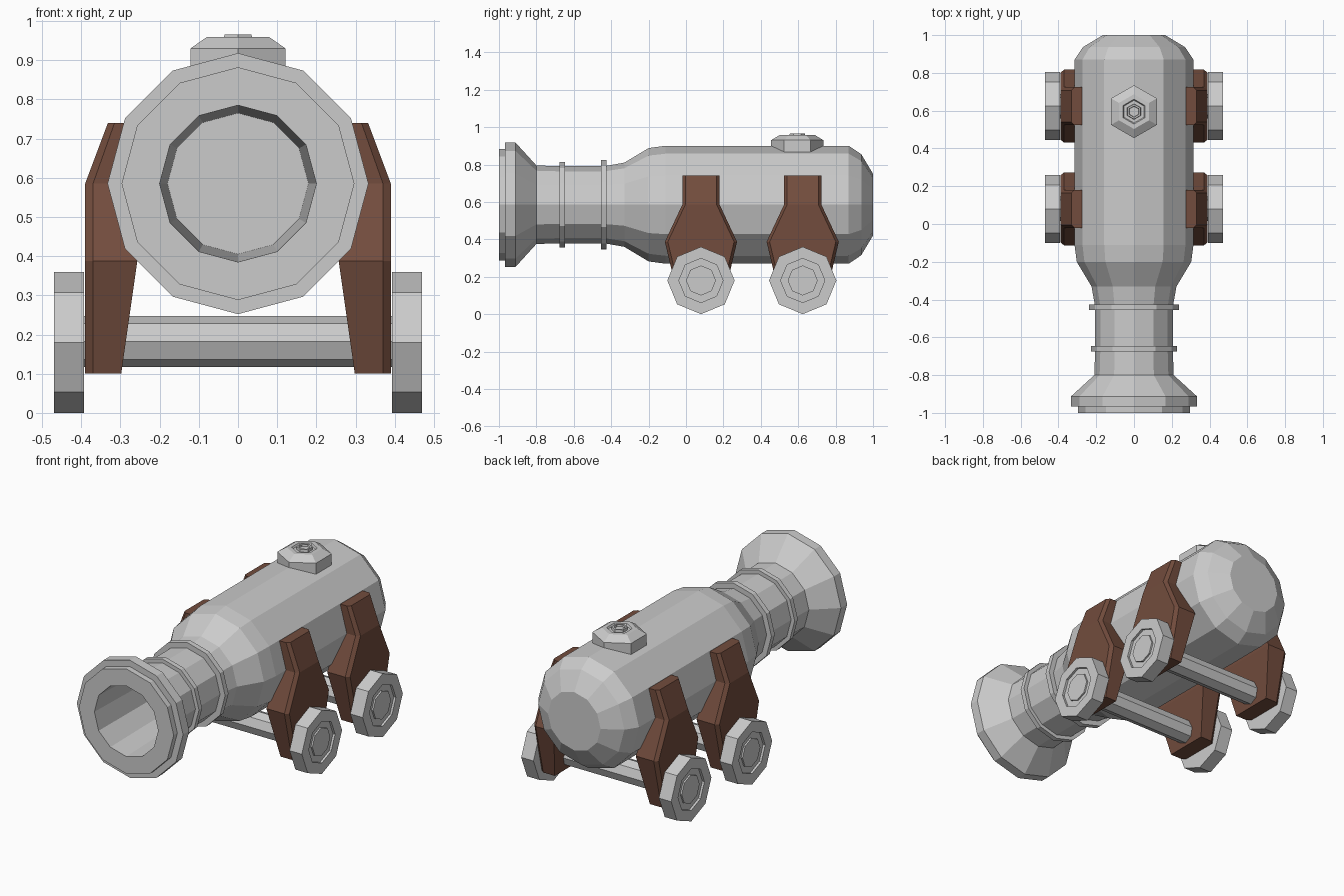
import bpy, bmesh, math
from mathutils import Vector

if "Cube" in bpy.data.objects:
    bpy.data.objects.remove(bpy.data.objects["Cube"])

BARREL_Z = 0.585
AXLES = (("front", 0.08), ("rear", 0.624))
AXLE_Z = 0.18

wood = bpy.data.materials.new("brown_wood")
wood.diffuse_color = (0.17, 0.073, 0.047, 1)
wood.use_nodes = True
wood.node_tree.nodes["Principled BSDF"].inputs["Base Color"].default_value = wood.diffuse_color


def loft(name, rings, material=None, mirror=False):
    """Skin a list of equal-length point rings and cap both ends."""
    bm = bmesh.new()
    loops = [[bm.verts.new(p) for p in ring] for ring in rings]
    n = len(loops[0])
    for a, b in zip(loops, loops[1:]):
        for i in range(n):
            j = (i + 1) % n
            bm.faces.new((a[i], a[j], b[j], b[i]))
    bm.faces.new(loops[0])
    bm.faces.new(loops[-1])
    bmesh.ops.recalc_face_normals(bm, faces=bm.faces[:])
    mesh = bpy.data.meshes.new(name)
    bm.to_mesh(mesh)
    bm.free()
    obj = bpy.data.objects.new(name, mesh)
    bpy.context.collection.objects.link(obj)
    if material:
        mesh.materials.append(material)
    if mirror:
        obj.modifiers.new("mirror", 'MIRROR').use_mirror_merge = False
    return obj


def turned(name, profile, sides, axis, centre=(0, 0, 0), mirror=False):
    """Turn (position along axis, radius) points into a faceted solid."""
    u, v = {'X': ((0, 1, 0), (0, 0, 1)),
            'Y': ((1, 0, 0), (0, 0, 1)),
            'Z': ((1, 0, 0), (0, 1, 0))}[axis]
    u, v, c = Vector(u), Vector(v), Vector(centre)
    d = Vector([float(axis == a) for a in "XYZ"])
    rings = []
    for pos, r in profile:
        angles = [math.pi / 2 + 2 * math.pi * i / sides for i in range(sides)]
        rings.append([c + d * pos + u * (r * math.cos(t)) + v * (r * math.sin(t))
                      for t in angles])
    return loft(name, rings, mirror=mirror)


# Barrel: bore, flared muzzle, neck with bands, body and rounded breech
turned("barrel", [
    (-0.30, 0.18), (-1.00, 0.20),
    (-1.00, 0.297), (-0.967, 0.297), (-0.967, 0.333), (-0.912, 0.333),
    (-0.80, 0.21), (-0.675, 0.206),
    (-0.675, 0.228), (-0.647, 0.228), (-0.647, 0.206), (-0.455, 0.206),
    (-0.455, 0.238), (-0.425, 0.238), (-0.425, 0.208),
    (-0.33, 0.225), (-0.20, 0.303), (-0.11, 0.315),
    (0.87, 0.315), (0.937, 0.27), (1.00, 0.165),
], 12, 'Y', (0, 0, BARREL_Z))

# Hexagonal vent cap on top of the barrel
turned("vent_cap", [
    (0.86, 0.14), (0.93, 0.14), (0.959, 0.092), (0.959, 0.066),
    (0.95, 0.06), (0.95, 0.042), (0.965, 0.04), (0.965, 0.03), (0.955, 0.028),
], 6, 'Z', (0, 0.595, 0))

# Bracket sections: height, half width, inner x, bevel x, outer x
SECTIONS = [
    (0.10, 0.125, 0.298, 0.37, 0.39),
    (0.387, 0.193, 0.257, 0.37, 0.39),
    (0.585, 0.10, 0.275, 0.37, 0.39),
    (0.74, 0.10, 0.275, 0.315, 0.332),
]

for end, y in AXLES:
    # Wooden bracket with bevelled outer edges, mirrored to the other side
    rings = []
    for z, h, xi, xm, xo in SECTIONS:
        half = [(xi, h), (xm, h), (xo, h - 0.016)]
        outline = half + [(x, -w) for x, w in reversed(half)]
        rings.append([(x, y + w, z) for x, w in outline])
    loft(end + "_bracket", rings, wood, mirror=True)

    # Axle and the pair of octagonal wheels with a grooved hub
    turned(end + "_axle", [(-0.40, 0.065), (0.40, 0.065)], 8, 'X', (0, y, AXLE_Z + 0.002))
    turned(end + "_wheel", [
        (0.393, 0.18), (0.47, 0.18), (0.47, 0.118),
        (0.457, 0.118), (0.457, 0.08), (0.466, 0.08),
    ], 8, 'X', (0, y, AXLE_Z), mirror=True)
